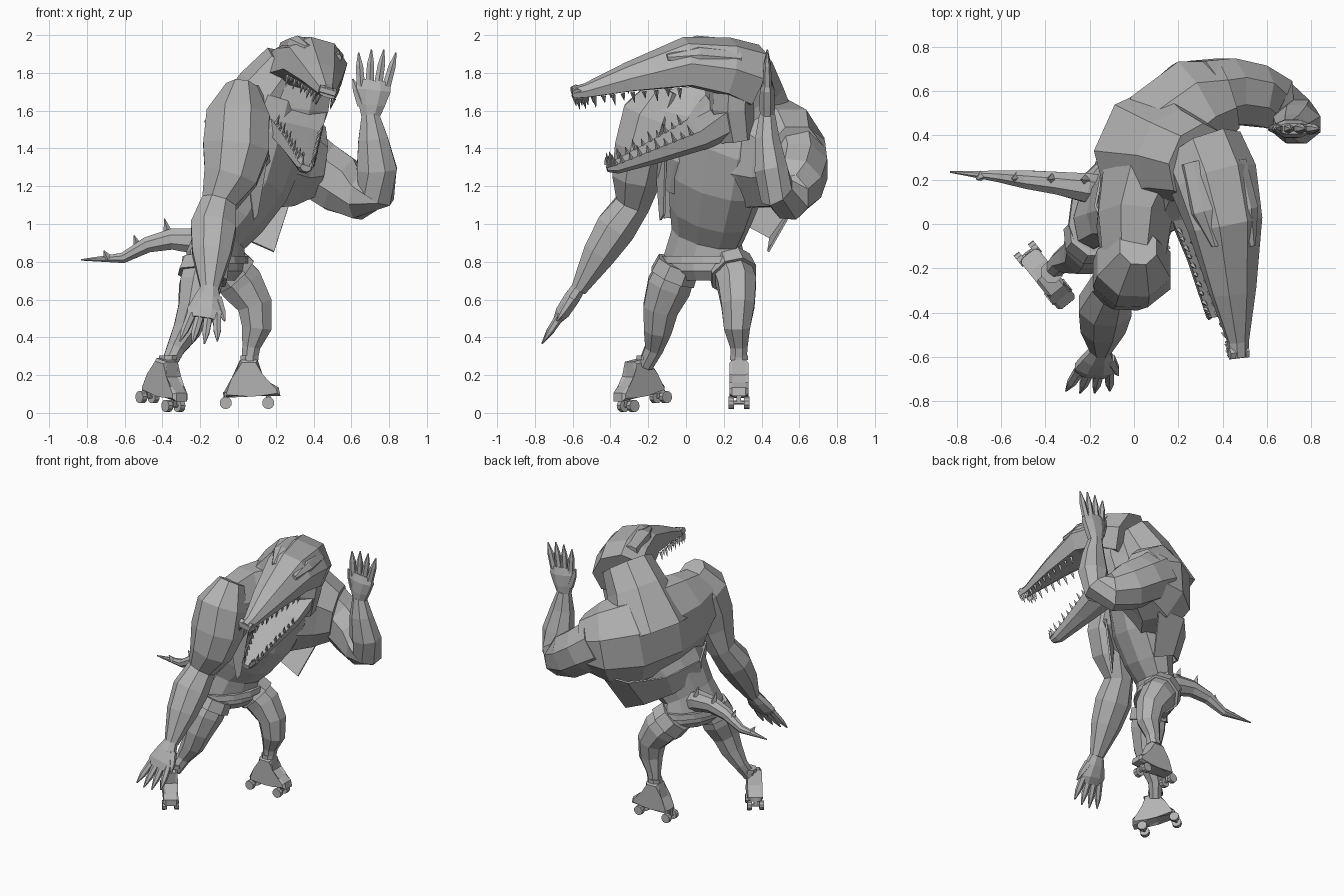
import bpy, bmesh, math
from mathutils import Vector, Matrix

old = bpy.data.objects.get("Cube")
if old:
    bpy.data.objects.remove(old)

GREY = (0.45, 0.45, 0.45, 1)
mat = bpy.data.materials.new("plain grey")
mat.use_nodes = True
mat.diffuse_color = GREY
mat.node_tree.nodes["Principled BSDF"].inputs["Base Color"].default_value = GREY


def frames(rings, side):
    """Centre, across axis, up axis and radii of every ring on a path."""
    pts = [Vector(r[:3]) for r in rings]
    s, flip = Vector(side), 0
    for i, r in enumerate(rings):
        t = Vector()
        if i:
            t += (pts[i] - pts[i - 1]).normalized()
        if i < len(pts) - 1:
            t += (pts[i + 1] - pts[i]).normalized()
        t.normalize()
        u = (s - t * s.dot(t)).normalized()
        v = t.cross(u)
        flip = flip or (-1 if v.z < 0 else 1)
        yield pts[i], u, v * flip, r[3], r[4]


def tube(bm, rings, side=(1, 0, 0), n=8, lo=-1, hi=1):
    """Loft of oval rings (x, y, z, across, up); lo and hi flatten a side."""
    loops = []
    for c, u, v, a, b in frames(rings, side):
        loop = []
        for k in range(n):
            w = 2 * math.pi * (k + 0.5) / n
            h = min(max(math.sin(w), lo), hi)
            loop.append(bm.verts.new(c + u * a * math.cos(w) + v * b * h))
        loops.append(loop)
    for p, q in zip(loops, loops[1:]):
        for k in range(n):
            m = (k + 1) % n
            bm.faces.new((p[k], p[m], q[m], q[k]))
    bm.faces.new(loops[0])
    bm.faces.new(loops[-1][::-1])


def spike(bm, base, tip, r, n=4):
    base, tip = Vector(base), Vector(tip)
    side = (tip - base).orthogonal()
    tube(bm, [(*base, r, r), (*tip, r * 0.08, r * 0.08)], side, n)


def finish(name, bm):
    bmesh.ops.recalc_face_normals(bm, faces=bm.faces[:])
    me = bpy.data.meshes.new(name)
    bm.to_mesh(me)
    bm.free()
    me.materials.append(mat)
    ob = bpy.data.objects.new(name, me)
    bpy.context.collection.objects.link(ob)
    return ob


def part(name, rings, side=(1, 0, 0), n=8, **kw):
    bm = bmesh.new()
    tube(bm, rings, side, n, **kw)
    return finish(name, bm)


# Head and jaws, rolled to one side
ROLL = Vector((0.95, 0.15, -0.27)).normalized()
upper = [(.475, -.6, 1.69, .045, .035), (.47, -.53, 1.7, .05, .045),
         (.445, -.3, 1.765, .11, .09), (.41, 0, 1.835, .175, .155),
         (.36, .2, 1.81, .205, .18), (.3, .33, 1.76, .2, .2)]
lower = [(.36, -.42, 1.3, .03, .025), (.355, -.37, 1.31, .045, .045),
         (.33, -.15, 1.4, .095, .075), (.3, .06, 1.49, .155, .1),
         (.285, .24, 1.61, .195, .15)]
part("upper_jaw", upper, ROLL, lo=-.6)
part("lower_jaw", lower, ROLL, hi=.4)
part("cheeks", [(.32, .25, 1.84, .2, .12), (.29, .24, 1.62, .2, .12), (.27, .27, 1.45, .16, .1)], ROLL)
part("nose_bump", [(.43, -.585, 1.715, .03, .025), (.515, -.575, 1.69, .03, .025)], (0, 1, 0), 6)
for label, x, z in (("right", .33, 1.945), ("left", .49, 1.895)):
    part(label + "_brow", [(x + .04, -.1, z - .015, .02, .02), (x, .06, z, .075, .05),
                           (x - .05, .28, z - .02, .07, .05)], ROLL)


def teeth(name, rings, sign, edge, count):
    bm = bmesh.new()
    fr = list(frames(rings, ROLL))
    for i in range(count):
        f = 0.1 + i / count * 2.9
        k, t = int(f), f % 1
        c, u, v, a, b = (p.lerp(q, t) if isinstance(p, Vector) else p + (q - p) * t
                         for p, q in zip(fr[k], fr[k + 1]))
        for s in (-1, 1):
            base = c + u * a * s * 0.85 + v * b * sign * edge
            spike(bm, base, base + v * sign * (0.04 + 0.02 * (i % 2)), 0.013)
    finish(name, bm)


teeth("upper_teeth", upper, -1, 0.5, 14)
teeth("lower_teeth", lower, 1, 0.35, 14)

# Torso, neck and hunched back
ACROSS = (0.45, 0.88, 0)
part("torso", [(-.12, .1, .7, .15, .09), (-.12, .1, .75, .23, .13), (-.12, .1, .83, .23, .13),
               (-.09, .11, .93, .2, .12), (-.02, .13, 1.05, .23, .16), (.08, .16, 1.22, .27, .18),
               (.15, .2, 1.42, .29, .19), (.19, .28, 1.6, .2, .17)], ACROSS, 10)
part("neck", [(.07, .33, 1.43, .3, .27), (.19, .31, 1.7, .21, .2), (.29, .28, 1.84, .18, .16)], ACROSS)
part("back", [(0, -.2, 1.54, .2, .15), (0, 0, 1.45, .32, .18), (.05, .2, 1.42, .34, .22),
              (.16, .42, 1.38, .32, .25), (.29, .54, 1.35, .28, .23), (.42, .58, 1.33, .2, .17)], (0, 0, 1))
part("belt", [(-.12, .1, .79, .25, .155), (-.12, .1, .83, .245, .15)], ACROSS, 12)


# Vest hem and front flap, thin sheets
def sheet(name, top, bottom):
    bm = bmesh.new()
    rows = [[bm.verts.new(p) for p in row] for row in (top, bottom)]
    for k in range(len(top) - 1):
        bm.faces.new((rows[0][k], rows[0][k + 1], rows[1][k + 1], rows[1][k]))
    mod = finish(name, bm).modifiers.new("thickness", "SOLIDIFY")
    mod.thickness = 0.012


sheet("vest_hem",
      [(-.08, -.13, 1.2), (-.18, .08, 1.16), (-.12, .4, 1.14), (.06, .6, 1.13), (.28, .6, 1.13)],
      [(-.08, -.12, 1.03), (-.18, .08, 1.04), (-.12, .32, .99), (.03, .45, .92), (.19, .44, .85)])
sheet("vest_flap", [(.03, -.16, 1.4), (.16, -.1, 1.4)], [(.08, -.13, 1.02), (.1, -.11, 1.05)])

# Arms
part("right_arm", [(.02, -.1, 1.72, .09, .1), (0, -.18, 1.57, .18, .17), (-.01, -.23, 1.4, .19, .16),
                   (-.04, -.26, 1.25, .155, .14), (-.1, -.28, 1.11, .1, .1), (-.13, -.37, .98, .13, .115),
                   (-.14, -.46, .84, .11, .095), (-.15, -.57, .65, .05, .045)])
part("left_arm", [(.3, .58, 1.37, .17, .19), (.42, .6, 1.29, .16, .17), (.54, .58, 1.21, .15, .165),
                  (.65, .54, 1.145, .13, .13), (.73, .48, 1.17, .1, .11), (.735, .45, 1.29, .095, .115),
                  (.715, .43, 1.45, .07, .085), (.7, .43, 1.58, .045, .05)], (0, 1, 0))


def hand(name, wrist, direction, side, thumb, length):
    w, d, s = Vector(wrist), Vector(direction).normalized(), Vector(side)
    bm = bmesh.new()
    tube(bm, [(*w, .05, .04), (*(w + d * .07), .075, .045),
              (*(w + d * .15), .1, .042), (*(w + d * .2), .09, .025)], s)
    for k in (-1.5, -.5, .5, 1.5):
        a = w + d * .17 + s * k * .045
        tip = w + d * length * (1 - .045 * abs(k)) + s * k * .066
        tube(bm, [(*a, .026, .024), (*a.lerp(tip, .6), .022, .02), (*tip, .004, .004)], s, 6)
    a, tip = w + d * .07 + s * thumb * .05, w + d * .21 + s * thumb * .115
    tube(bm, [(*a, .03, .028), (*a.lerp(tip, .6), .024, .02), (*tip, .004, .004)], s, 6)
    finish(name, bm)


hand("right_hand", (-.15, -.57, .66), (-.06, -.19, -.29), (1, 0, 0), 1, .365)
hand("left_hand", (.7, .43, 1.56), (.04, 0, .37), (1, 0, 0), -1, .375)

# Legs with shorts and ankle cuffs
legs = {
    "left": [(-.08, .23, .79, .11, .12), (.02, .27, .68, .11, .125), (.09, .275, .57, .095, .1),
             (.1, .27, .45, .075, .085), (.07, .28, .35, .05, .052), (.06, .28, .25, .042, .042)],
    "right": [(-.17, -.04, .79, .11, .12), (-.2, -.09, .67, .125, .12), (-.23, -.135, .55, .1, .095),
              (-.27, -.15, .44, .08, .08), (-.33, -.17, .34, .052, .052), (-.37, -.215, .25, .042, .042)]}
for label, rings in legs.items():
    part(label + "_leg", rings, (0, 1, 0))
    hip, thigh = Vector(rings[0][:3]), Vector(rings[1][:3])
    part(label + "_shorts", [(*hip, .12, .13), (*hip.lerp(thigh, .6), .13, .14)], (0, 1, 0))
    low = Vector(rings[-1][:3])
    part(label + "_cuff", [(*(low + Vector((0, 0, .03))), .052, .052),
                           (*(low + Vector((0, 0, .055))), .052, .052)], (0, 1, 0))

# Roller skates: extruded boot profile, plate, wheels
BOOT = [(-.05, .01), (.045, .01), (.055, -.07), (.11, -.11), (.155, -.135), (.165, -.18),
        (.06, -.18), (0, -.17), (-.13, -.19), (-.135, -.16), (-.08, -.09)]


def skate(name, ankle, heading, pitch):
    f = Vector(heading).normalized()
    place = (Matrix.Translation(ankle) @ Matrix.Rotation(math.atan2(f.y, f.x), 4, "Z")
             @ Matrix.Rotation(math.radians(pitch), 4, "Y"))
    bm = bmesh.new()
    sides = [[bm.verts.new((x, y, z)) for x, z in BOOT] for y in (-.05, .05)]
    bm.faces.new(sides[0])
    bm.faces.new(sides[1][::-1])
    for k in range(len(BOOT)):
        m = (k + 1) % len(BOOT)
        bm.faces.new((sides[0][k], sides[0][m], sides[1][m], sides[1][k]))
    bmesh.ops.bevel(bm, geom=[e for e in bm.edges if abs(e.verts[0].co.y - e.verts[1].co.y) < .01],
                    offset=.014, segments=1, affect="EDGES")
    for x in (-.125, .1):
        tube(bm, [(x, -.05, -.215, .01, .01), (x, .05, -.215, .01, .01)], (1, 0, 0), 6)
        tube(bm, [(x, 0, -.16, .02, .02), (x, 0, -.22, .015, .015)], (1, 0, 0), 4)
        for y in (-.056, .026):
            tube(bm, [(x, y, -.217, .033, .033), (x, y + .03, -.217, .033, .033)], (1, 0, 0), 10)
    bm.transform(place)
    finish(name, bm)


skate("left_skate", (.06, .28, .27), (1, 0, 0), 0)
skate("right_skate", (-.375, -.265, .27), (.62, -.78, 0), 12)

# Tail with a row of spikes
part("tail", [(-.1, .14, .86, .08, .08), (-.22, .165, .91, .07, .075), (-.35, .185, .92, .055, .06),
              (-.48, .2, .89, .045, .045), (-.61, .215, .82, .028, .03), (-.83, .235, .81, .004, .004)],
     (0, 1, 0))
bm = bmesh.new()
for x, z, h in ((-.22, .96, .07), (-.37, .95, .08), (-.53, .88, .06), (-.69, .82, .04)):
    spike(bm, (x, .19 - .02 * x / .5, z), (x - .02, .2, z + h), .025)
finish("tail_spikes", bm)
